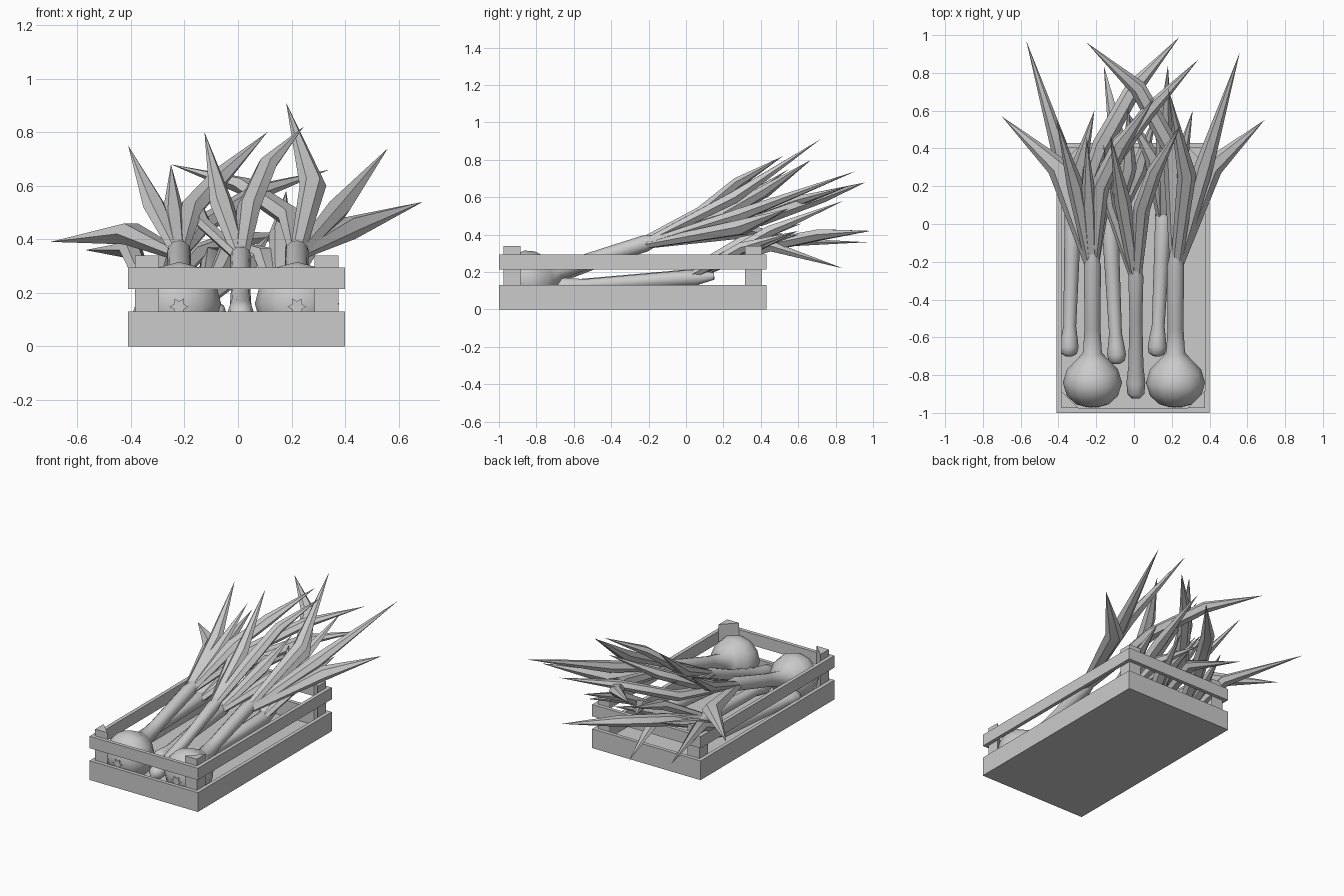
import bpy, bmesh, math
from mathutils import Vector

if "Cube" in bpy.data.objects:
    bpy.data.objects.remove(bpy.data.objects["Cube"], do_unlink=True)

grey = bpy.data.materials.new("plain_grey")
grey.use_nodes = True
grey.diffuse_color = (0.6, 0.6, 0.6, 1)
grey.node_tree.nodes["Principled BSDF"].inputs["Base Color"].default_value = (0.6, 0.6, 0.6, 1)


def finish(name, bm, smooth=False):
    bmesh.ops.recalc_face_normals(bm, faces=bm.faces)
    mesh = bpy.data.meshes.new(name)
    bm.to_mesh(mesh)
    bm.free()
    mesh.materials.append(grey)
    obj = bpy.data.objects.new(name, mesh)
    bpy.context.collection.objects.link(obj)
    if smooth:
        bpy.ops.object.select_all(action='DESELECT')
        obj.select_set(True)
        bpy.context.view_layer.objects.active = obj
        bpy.ops.object.shade_smooth_by_angle(angle=math.radians(50))
    return obj


def box(name, lo, hi):
    bm = bmesh.new()
    bmesh.ops.create_cube(bm, size=1)
    for v in bm.verts:
        v.co = [(a + b) / 2 + c * (b - a) for a, b, c in zip(lo, hi, v.co)]
    return finish(name, bm)


def prism(name, outline, offset):
    """Extrude a closed outline along an offset."""
    bm = bmesh.new()
    face = bm.faces.new([bm.verts.new(p) for p in outline])
    new = bmesh.ops.extrude_face_region(bm, geom=[face])["geom"]
    bmesh.ops.translate(bm, vec=offset, verts=[g for g in new if isinstance(g, bmesh.types.BMVert)])
    return finish(name, bm)


def sweep(name, path, radii, sides=6, flat=1.0):
    """Sweep a ring of changing radius along a path, closing both ends."""
    pts = [Vector(p) for p in path]
    bm = bmesh.new()
    rings = []
    for i, p in enumerate(pts):
        tangent = (pts[min(i + 1, len(pts) - 1)] - pts[max(i - 1, 0)]).normalized()
        side = tangent.cross(Vector((0, 0, 1))).normalized()
        up = side.cross(tangent)
        turn = [2 * math.pi * k / sides for k in range(sides)]
        rings.append([bm.verts.new(p + radii[i] * (side * math.cos(a) + up * math.sin(a) * flat))
                      for a in turn])
    for a, b in zip(rings, rings[1:]):
        for k in range(sides):
            n = (k + 1) % sides
            bm.faces.new((a[k], a[n], b[n], b[k]))
    bm.faces.new(rings[0])
    bm.faces.new(rings[-1])
    bmesh.ops.remove_doubles(bm, verts=bm.verts, dist=0.0015)
    return finish(name, bm, True)


# Crate: tray, upper rails and triangular corner posts
X0, X1, Y0, Y1, T = -0.41, 0.40, -1.0, 0.43, 0.025
box("crate_floor", (X0 + T, Y0 + T, 0), (X1 - T, Y1 - T, 0.02))
for label, z0, z1 in (("tray", 0, 0.13), ("rail", 0.215, 0.295)):
    box(label + "_front", (X0, Y0, z0), (X1, Y0 + T, z1))
    box(label + "_back", (X0, Y1 - T, z0), (X1, Y1, z1))
    box(label + "_right", (X0, Y0 + T, z0), (X0 + T, Y1 - T, z1))
    box(label + "_left", (X1 - T, Y0 + T, z0), (X1, Y1 - T, z1))
for x, sx in ((X0 + T, 1), (X1 - T, -1)):
    for y, sy in ((Y0 + T, 1), (Y1 - T, -1)):
        prism("corner_post", [(x, y, 0.02), (x + sx * 0.09, y, 0.02), (x, y + sy * 0.09, 0.02)],
              (0, 0, 0.32))


def leaf(root, *rest, width=0.045):
    """Tapered pointed leaf from a stem end through bends to a tip."""
    n = len(rest)
    radii = [0.028] + [width * (1 - 0.35 * i / n) for i in range(n - 1)] + [0.0005]
    sweep("leaf", [root, *rest], radii, 6, 0.75)


# Large bulbs with long stems and root stars
bulb_steps = [(-0.97, 0.03), (-0.955, 0.085), (-0.91, 0.135), (-0.84, 0.157), (-0.77, 0.135),
              (-0.72, 0.085), (-0.68, 0.05), (-0.55, 0.042), (-0.22, 0.045), (-0.12, 0.02)]
for x in (-0.22, 0.22):
    path = [(x, y, 0.16 + max(0, y + 0.84) * 0.31) for y, r in bulb_steps]
    sweep("large_bulb", path, [r for y, r in bulb_steps], 12)
    star = []
    for k in range(12):
        r, a = (0.035, 0.02)[k % 2], math.pi * k / 6
        star.append((x + r * math.cos(a), -0.965, 0.148 + r * math.sin(a)))
    prism("root_star", star, (0, -0.012, 0))

# Central slim bulb
mid_steps = [(-0.925, 0.02, 0.115), (-0.9, 0.045, 0.115), (-0.84, 0.05, 0.125), (-0.75, 0.04, 0.155),
             (-0.5, 0.034, 0.245), (-0.28, 0.04, 0.335), (-0.2, 0.02, 0.365)]
sweep("middle_bulb", [(0.01, y, z) for y, r, z in mid_steps], [r for y, r, z in mid_steps], 10)

# Low row of slim bulbs
low_steps = [(-0.7, 0.02), (-0.685, 0.043), (-0.65, 0.05), (-0.6, 0.043), (-0.54, 0.034),
             (-0.2, 0.04), (0.05, 0.045), (0.15, 0.02)]
for x, drift in ((-0.345, 0.03), (-0.09, -0.05), (0.12, 0.05)):
    sweep("low_bulb", [(x + drift * (y + 0.7), y - (0.04 if x == -0.09 else 0), 0.12 + (y + 0.68) * 0.07)
                       for y, r in low_steps], [r for y, r in low_steps], 10)

# Leaves of the large bulbs
right_root, left_root = (-0.22, -0.25, 0.34), (0.22, -0.25, 0.34)
leaf(right_root, (-0.4, 0.3, 0.42), (-0.70, 0.57, 0.39), width=0.06)
leaf(right_root, (-0.31, 0.2, 0.52), (-0.41, 0.55, 0.75))
leaf(right_root, (-0.18, 0.2, 0.51), (-0.07, 0.42, 0.63), (0.11, 0.67, 0.80), width=0.05)
leaf(right_root, (-0.14, 0.3, 0.45), (0.08, 0.6, 0.58), (0.34, 0.87, 0.66))
leaf(right_root, (-0.24, 0.1, 0.48), (-0.25, 0.46, 0.68))
leaf(left_root, (0.41, 0.3, 0.44), (0.69, 0.55, 0.54), width=0.06)
leaf(left_root, (0.37, 0.3, 0.51), (0.56, 0.91, 0.74), width=0.05)
leaf(left_root, (0.28, 0.26, 0.6), (0.18, 0.72, 0.91), width=0.05)
leaf(left_root, (0.2, 0.4, 0.48), (0.02, 0.72, 0.6), (-0.25, 0.96, 0.68), width=0.05)

# Leaves of the middle bulb
mid_root = (0.01, -0.3, 0.33)
leaf(mid_root, (-0.06, 0.12, 0.53), (-0.125, 0.47, 0.80))
leaf(mid_root, (0.04, 0.08, 0.52), (0.11, 0.28, 0.68), (0.245, 0.52, 0.82), width=0.045)
leaf(mid_root, (-0.13, 0.1, 0.46), (-0.16, 0.42, 0.59), width=0.03)

# Leaves of the low bulbs
a, b, c = (-0.32, 0.0, 0.165), (-0.125, -0.05, 0.165), (0.155, 0.0, 0.165)
leaf(a, (-0.4, 0.42, 0.36), (-0.57, 0.97, 0.36))
leaf(a, (-0.17, 0.42, 0.34), (0, 0.72, 0.4), (0.24, 0.99, 0.42), width=0.05)
leaf(a, (-0.29, 0.3, 0.3), (-0.21, 0.6, 0.4))
leaf(b, (-0.09, 0.45, 0.34), (-0.16, 0.84, 0.22))
leaf(b, (-0.03, 0.3, 0.36), (-0.03, 0.62, 0.46))
leaf(b, (0.03, 0.3, 0.3), (0.12, 0.6, 0.42))
leaf(c, (0.24, 0.3, 0.33), (0.31, 0.6, 0.42))
leaf(c, (0.16, 0.45, 0.42), (0.18, 0.84, 0.58))
leaf(c, (0.1, 0.35, 0.34), (-0.04, 0.6, 0.4))
